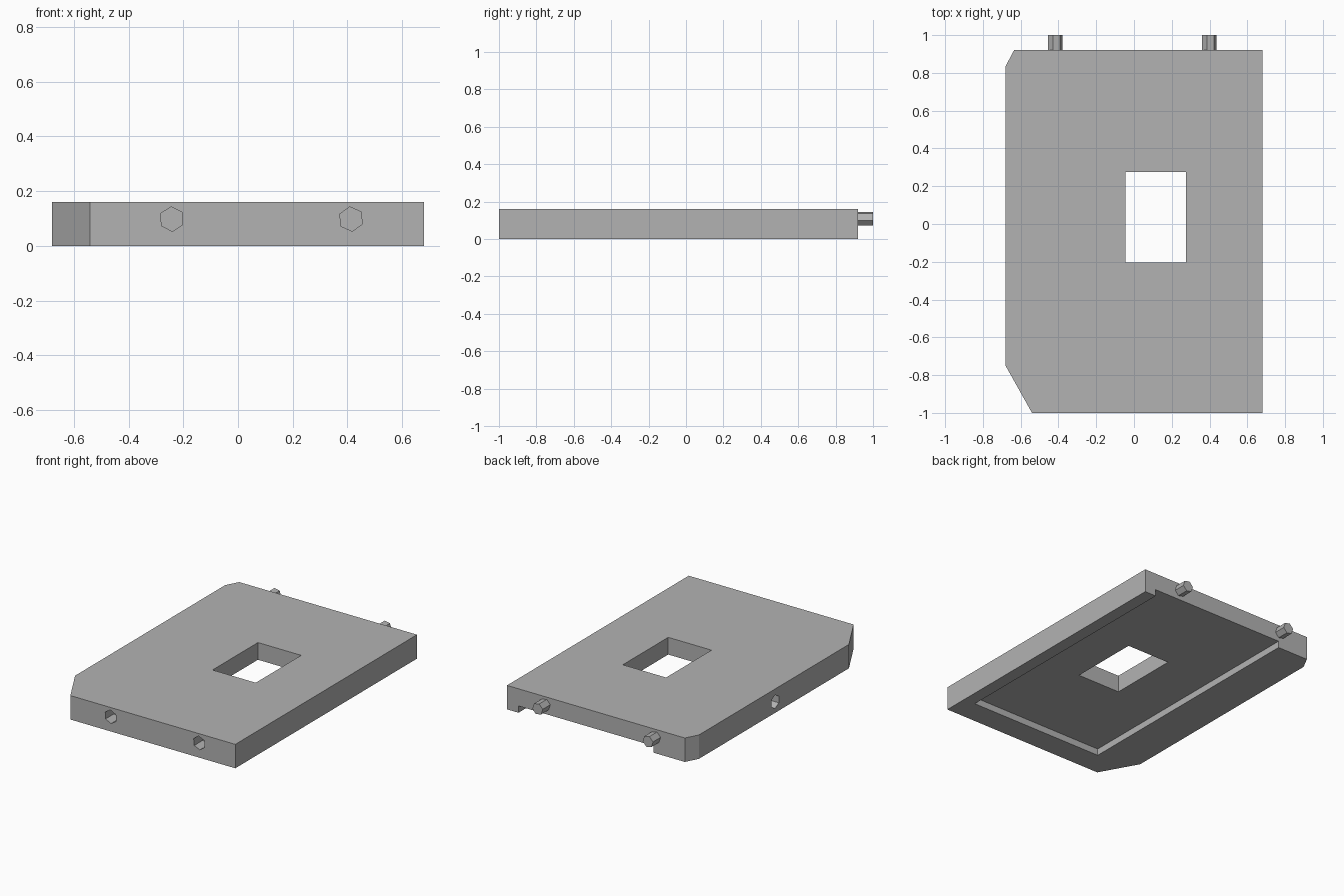
import bpy
import bmesh
from math import radians
from mathutils import Matrix, Vector

default = bpy.data.objects.get("Cube")
if default:
    bpy.data.objects.remove(default, do_unlink=True)

HEIGHT = 0.16

# Single plain grey material
grey = bpy.data.materials.new("plain_grey")
grey.use_nodes = True
colour = (0.45, 0.45, 0.45, 1)
grey.diffuse_color = colour
grey.node_tree.nodes["Principled BSDF"].inputs["Base Color"].default_value = colour


def make_object(name, bm):
    bmesh.ops.recalc_face_normals(bm, faces=bm.faces)
    mesh = bpy.data.meshes.new(name)
    bm.to_mesh(mesh)
    bm.free()
    mesh.materials.append(grey)
    obj = bpy.data.objects.new(name, mesh)
    bpy.context.collection.objects.link(obj)
    return obj


def prism(name, outline, z0, z1):
    bm = bmesh.new()
    face = bm.faces.new([bm.verts.new((x, y, z0)) for x, y in outline])
    top = bmesh.ops.extrude_face_region(bm, geom=[face])["geom"]
    verts = [v for v in top if isinstance(v, bmesh.types.BMVert)]
    bmesh.ops.translate(bm, verts=verts, vec=(0, 0, z1 - z0))
    return make_object(name, bm)


def box(name, x0, x1, y0, y1, z0, z1):
    return prism(name, [(x0, y0), (x1, y0), (x1, y1), (x0, y1)], z0, z1)


def hex_rod(name, centre, axis, radius, length, turn):
    """Six-sided rod centred on a point, lying along x or y."""
    bm = bmesh.new()
    bmesh.ops.create_cone(bm, cap_ends=True, segments=6, radius1=radius,
                          radius2=radius, depth=length)
    # Put one corner on the horizontal direction, then turn it
    corner = max(bm.verts, key=lambda v: v.co.x).co
    start = Vector((1, 0)).angle_signed(corner.xy)
    bm.transform(Matrix.Rotation(start + radians(turn), 4, "Z"))
    bm.transform(Matrix.Rotation(radians(90), 4, "X"))
    if axis == "x":
        bm.transform(Matrix.Rotation(radians(90), 4, "Z"))
    bm.transform(Matrix.Translation(centre))
    return make_object(name, bm)


def cut(target, cutter):
    cutter.hide_render = True
    mod = target.modifiers.new("cut", "BOOLEAN")
    mod.operation = "DIFFERENCE"
    mod.solver = "EXACT"
    mod.object = cutter
    bpy.context.view_layer.objects.active = target
    bpy.ops.object.modifier_apply(modifier=mod.name)
    bpy.data.objects.remove(cutter, do_unlink=True)


# Slab with two clipped corners
slab = prism("slab", [(-0.54, -1), (0.68, -1), (0.68, 0.92), (-0.635, 0.92),
                      (-0.68, 0.835), (-0.68, -0.75)], 0, HEIGHT)

# Underside recess, open at the back, and the through window
cut(slab, box("recess_cutter", -0.405, 0.595, -0.835, 1.1, -0.1, 0.045))
cut(slab, box("window_cutter", -0.045, 0.275, -0.205, 0.275, -0.1, 0.3))

# Six-sided sockets in the front, left and right edges
for centre, axis, turn in [
    ((-0.242, -1, 0.098), "y", 33),
    ((0.413, -1, 0.098), "y", 36),
    ((0.68, -0.537, 0.113), "x", 30),
    ((0.68, 0.468, 0.113), "x", 30),
    ((-0.68, 0.03, 0.075), "x", 30),
]:
    cut(slab, hex_rod("socket_cutter", centre, axis, 0.045, 0.18, turn))

# Six-sided pegs on the back edge
for name, x in (("right_peg", -0.418), ("left_peg", 0.398)):
    hex_rod(name, (x, 0.955, 0.108), "y", 0.039, 0.09, -12)
